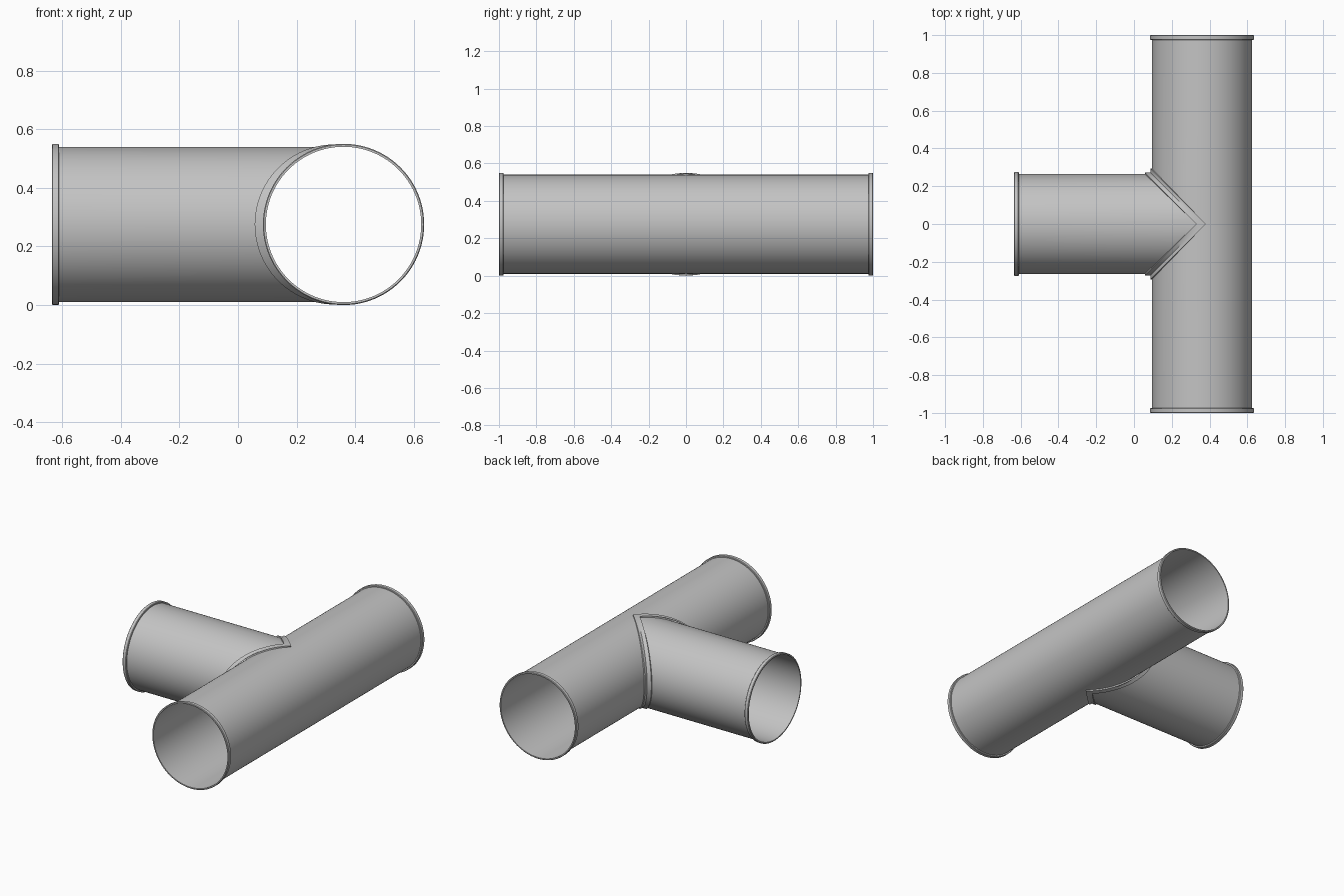
import bpy
import bmesh
from math import cos, sin, pi, sqrt

if "Cube" in bpy.data.objects:
    bpy.data.objects.remove(bpy.data.objects["Cube"])

CX, CZ = 0.36, 0.275            # axis of the main pipe
R, LIP_R, COLLAR_R = 0.265, 0.275, 0.273
END_Y, END_X = 1.0, -0.635      # open ends of main pipe and branch
LIP_W, BEVEL = 0.025, 0.003
SEG = 48                        # segments per half circle

steel = bpy.data.materials.new("galvanised_grey")
steel.use_nodes = True
GREY = (0.55, 0.55, 0.55, 1)
steel.diffuse_color = GREY
bsdf = next(n for n in steel.node_tree.nodes if n.type == 'BSDF_PRINCIPLED')
bsdf.inputs["Base Color"].default_value = GREY
bsdf.inputs["Roughness"].default_value = 0.6


def main_pt(r, t, y):
    """Point on a cylinder around the main axis; t = 0 faces the branch."""
    return (CX - r * cos(t), y, CZ + r * sin(t))


def branch_pt(r, t, x):
    """Point on a cylinder around the branch axis; t = 0 faces +y."""
    return (x, r * cos(t), CZ + r * sin(t))


def sheet(name, rows):
    """Skin rows of points and mirror the half model across y = 0."""
    bm = bmesh.new()
    grid = [[bm.verts.new(p) for p in row] for row in rows]
    for a, b in zip(grid, grid[1:]):
        for i in range(len(a) - 1):
            bm.faces.new((a[i], a[i + 1], b[i + 1], b[i]))
    bmesh.ops.remove_doubles(bm, verts=bm.verts, dist=0.0001)
    mesh = bpy.data.meshes.new(name)
    bm.to_mesh(mesh)
    bm.free()
    mesh.materials.append(steel)
    ob = bpy.data.objects.new(name, mesh)
    bpy.context.collection.objects.link(ob)
    mirror = ob.modifiers.new("mirror", 'MIRROR')
    mirror.use_axis = (False, True, False)
    bpy.ops.object.select_all(action='DESELECT')
    ob.select_set(True)
    bpy.context.view_layer.objects.active = ob
    bpy.ops.object.shade_smooth_by_angle(angle=pi / 6)
    return ob


half = [-pi / 2 + pi * i / SEG for i in range(SEG + 1)]
full = [-pi + pi * i / SEG for i in range(2 * SEG + 1)]

# Pipe walls, mitred where the two equal cylinders meet
sheet("main_pipe", [[main_pt(R, t, END_Y), main_pt(R, t, max(0, R * cos(t)))]
                    for t in full])
sheet("branch_pipe", [[branch_pt(R, t, CX - R * cos(t)), branch_pt(R, t, END_X)]
                      for t in half])

# Rolled lips: (radius, distance from the open end)
lip = [(R, 0), (LIP_R - BEVEL, 0), (LIP_R, BEVEL), (LIP_R, LIP_W - BEVEL),
       (LIP_R - BEVEL, LIP_W), (R, LIP_W)]
sheet("main_end_lips", [[main_pt(r, t, END_Y - d) for r, d in lip] for t in full])
sheet("branch_end_lip", [[branch_pt(r, t, END_X + d) for r, d in reversed(lip)]
                         for t in half])

# Raised collar strip along the mitred joint
ON_MAIN, ON_BRANCH = 0.02, 0.03


def collar_row(t):
    c = COLLAR_R * cos(t)
    return [main_pt(R, t, c + ON_MAIN), main_pt(COLLAR_R, t, c + ON_MAIN),
            main_pt(COLLAR_R, t, c), branch_pt(COLLAR_R, t, CX - c - ON_BRANCH),
            branch_pt(R, t, CX - c - ON_BRANCH)]


def tip_row(row, side):
    """Pointed end of the collar on the far side of the joint."""
    return [(CX + ON_MAIN, 0, CZ + side * sqrt(r * r - ON_MAIN ** 2))
            for r in (R, COLLAR_R)] + row[2:]


rows = [collar_row(t) for t in half]
sheet("joint_collar", [tip_row(rows[0], -1)] + rows + [tip_row(rows[-1], 1)])
